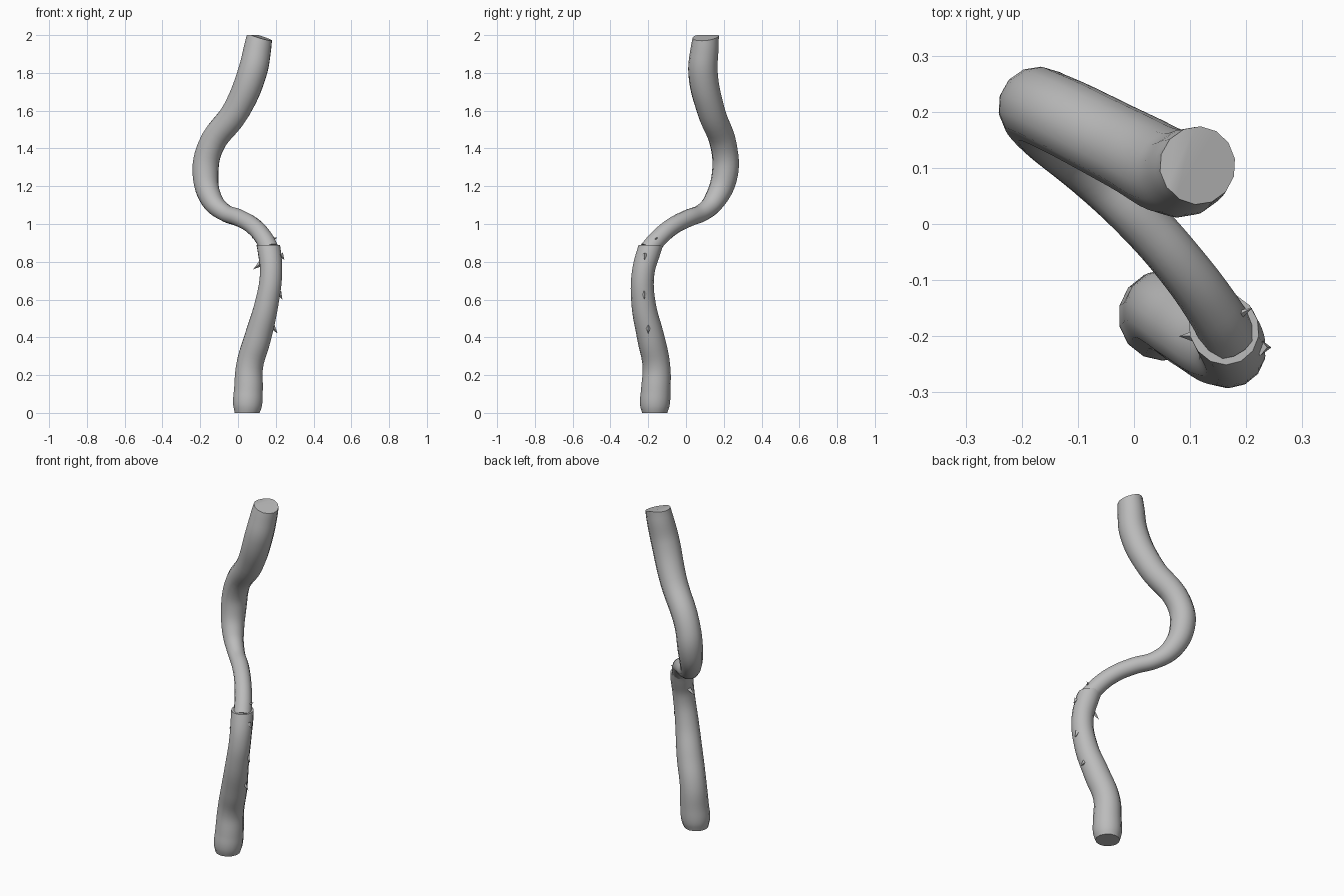
import bpy, bmesh
from mathutils import Vector

cube = bpy.data.objects.get("Cube")
if cube:
    bpy.data.objects.remove(cube, do_unlink=True)

grey = bpy.data.materials.new("plain grey")
grey.use_nodes = True
GREY = (0.5, 0.5, 0.5, 1)
grey.diffuse_color = GREY
grey.node_tree.nodes["Principled BSDF"].inputs["Base Color"].default_value = GREY


def finish(ob, angle):
    ob.data.materials.clear()
    ob.data.materials.append(grey)
    bpy.ops.object.select_all(action='DESELECT')
    ob.select_set(True)
    bpy.context.view_layer.objects.active = ob
    bpy.ops.object.shade_smooth_by_angle(angle=angle)


def tube(name, path, cuts):
    """Tapered tube along (x, y, z, radius) points, trimmed flat by (point, normal) planes."""
    cu = bpy.data.curves.new(name, 'CURVE')
    cu.dimensions = '3D'
    cu.bevel_depth = 1
    cu.bevel_resolution = 5
    cu.resolution_u = 6
    cu.use_fill_caps = True
    sp = cu.splines.new('BEZIER')
    sp.bezier_points.add(len(path) - 1)
    sp.radius_interpolation = 'CARDINAL'
    for bp, (x, y, z, r) in zip(sp.bezier_points, path):
        bp.co = (x, y, z)
        bp.radius = r
        bp.handle_left_type = bp.handle_right_type = 'AUTO'
    ob = bpy.data.objects.new(name, cu)
    bpy.context.collection.objects.link(ob)
    bpy.ops.object.select_all(action='DESELECT')
    ob.select_set(True)
    bpy.context.view_layer.objects.active = ob
    bpy.ops.object.convert(target='MESH')
    ob = bpy.context.view_layer.objects.active
    bm = bmesh.new()
    bm.from_mesh(ob.data)
    bmesh.ops.remove_doubles(bm, verts=bm.verts, dist=0.0005)
    for co, no in cuts:
        geom = bm.verts[:] + bm.edges[:] + bm.faces[:]
        bmesh.ops.bisect_plane(bm, geom=geom, plane_co=co, plane_no=no, clear_outer=True)
        bmesh.ops.holes_fill(bm, edges=[e for e in bm.edges if e.is_boundary])
    bmesh.ops.recalc_face_normals(bm, faces=bm.faces)
    bm.to_mesh(ob.data)
    bm.free()
    finish(ob, 0.7)


# Thick lower length, cut flat at the foot and at the joint
tube("lower_rod", [
    (0.045, -0.165, -0.02, 0.062), (0.05, -0.165, 0.04, 0.078),
    (0.055, -0.16, 0.12, 0.078), (0.062, -0.157, 0.25, 0.073),
    (0.105, -0.187, 0.4, 0.072), (0.152, -0.225, 0.58, 0.064),
    (0.175, -0.227, 0.74, 0.06), (0.165, -0.195, 0.86, 0.062),
    (0.15, -0.17, 0.93, 0.06),
], [((0, 0, 0), (0, 0, -1)), ((0, 0, 0.888), (0, 0, 1))])

# Thin neck swelling into the upper length, cut at a slight slant on top
tube("upper_rod", [
    (0.17, -0.2, 0.86, 0.05), (0.14, -0.15, 0.92, 0.048),
    (0.085, -0.075, 0.985, 0.046), (0.01, 0.01, 1.03, 0.046),
    (-0.075, 0.09, 1.063, 0.047), (-0.14, 0.155, 1.13, 0.058),
    (-0.172, 0.205, 1.26, 0.069), (-0.145, 0.2, 1.41, 0.07),
    (-0.01, 0.132, 1.6, 0.074), (0.075, 0.09, 1.8, 0.078),
    (0.105, 0.1, 1.94, 0.073), (0.12, 0.11, 2.03, 0.066),
], [((0, 0, 2), (0, 0, 1)), ((0.11, 0.1, 1.992), (0.3, -0.1, 1))])

# Small torn splinters at the joint and along the lower length
splinters = [
    ((0.12, -0.2, 0.79), (-0.04, 0, -0.03)), ((0.225, -0.22, 0.84), (0.02, 0, -0.03)),
    ((0.215, -0.22, 0.64), (0.02, 0, -0.04)), ((0.18, -0.2, 0.46), (0.03, 0, -0.04)),
    ((0.12, -0.16, 0.91), (-0.05, 0.03, 0.02)), ((0.17, -0.17, 0.91), (0.04, 0.02, 0.02)),
]
for i, (base, tip) in enumerate(splinters):
    d = Vector(tip)
    bpy.ops.mesh.primitive_cone_add(
        vertices=4, radius1=0.015, radius2=0, depth=d.length,
        location=Vector(base) + d / 2, rotation=d.to_track_quat('Z', 'Y').to_euler())
    ob = bpy.context.object
    ob.name = f"splinter_{i + 1}"
    finish(ob, 0.3)
